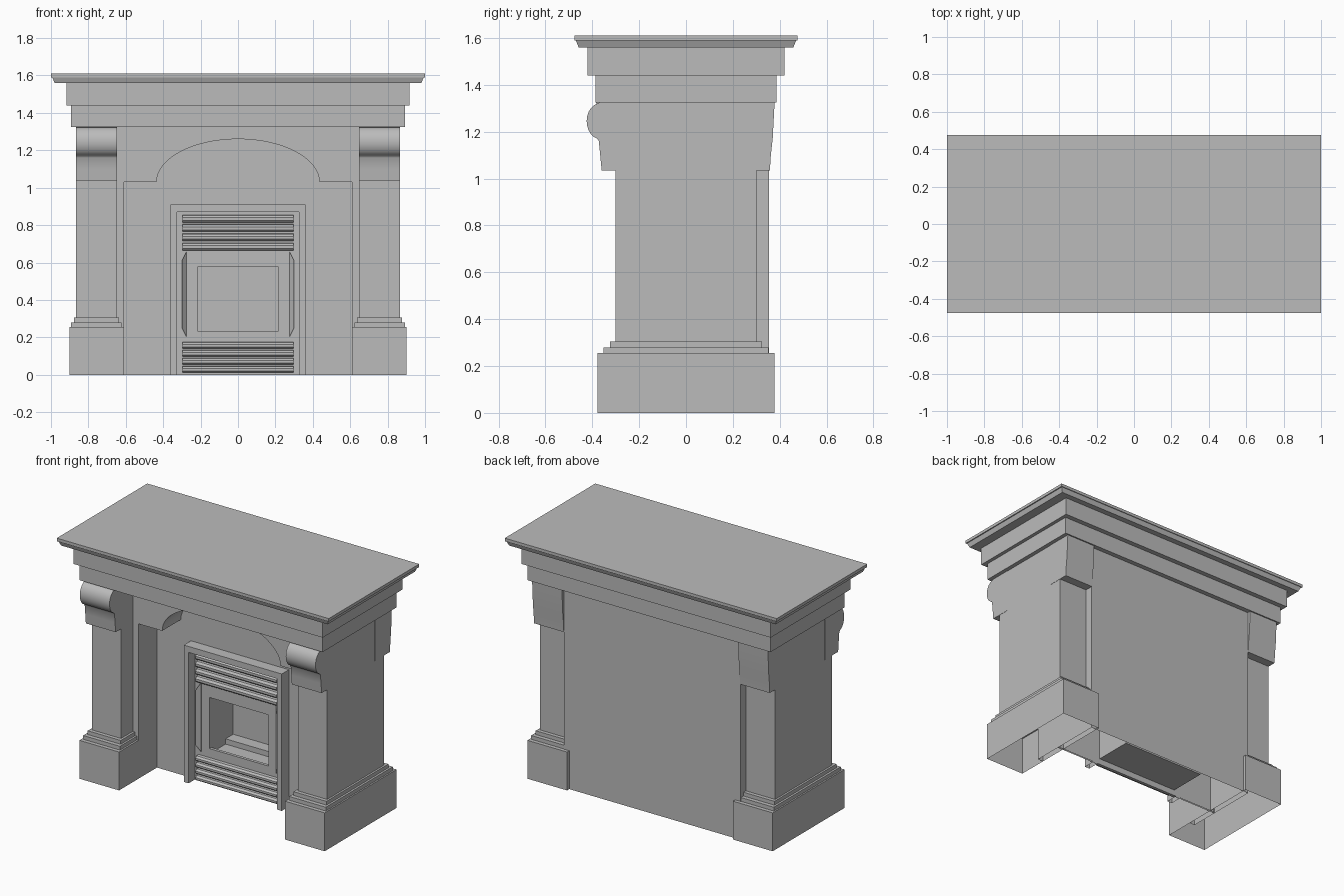
import bpy, bmesh, math

cube = bpy.data.objects.get("Cube")
if cube:
    bpy.data.objects.remove(cube, do_unlink=True)

stone = bpy.data.materials.new("grey_stone")
stone.use_nodes = True
grey = (0.5, 0.5, 0.5, 1)
stone.diffuse_color = grey
stone.node_tree.nodes["Principled BSDF"].inputs["Base Color"].default_value = grey


def prism(name, pts, axis, a, b, skip=(), smooth=False):
    """Extrude an outline along y (points are x, z) or x (points are y, z).
    skip lists (axis index, sign) of end faces left open."""
    bm = bmesh.new()

    def place(p, d):
        return (p[0], d, p[1]) if axis == "y" else (d, p[0], p[1])

    near = [bm.verts.new(place(p, a)) for p in pts]
    far = [bm.verts.new(place(p, b)) for p in pts]
    bm.faces.new(near)
    bm.faces.new(far[::-1])
    for i in range(len(pts)):
        j = (i + 1) % len(pts)
        bm.faces.new((near[i], near[j], far[j], far[i]))
    bmesh.ops.recalc_face_normals(bm, faces=bm.faces)
    for k, sign in skip:
        edge = max(sign * v.co[k] for v in bm.verts)
        gone = [f for f in bm.faces if f.normal[k] * sign > 0.9
                and sign * f.calc_center_median()[k] > edge - 0.001]
        bmesh.ops.delete(bm, geom=gone, context="FACES")
    mesh = bpy.data.meshes.new(name)
    bm.to_mesh(mesh)
    bm.free()
    mesh.materials.append(stone)
    ob = bpy.data.objects.new(name, mesh)
    bpy.context.collection.objects.link(ob)
    if smooth:
        bpy.ops.object.select_all(action="DESELECT")
        ob.select_set(True)
        bpy.context.view_layer.objects.active = ob
        bpy.ops.object.shade_smooth_by_angle(angle=math.radians(40))
    return ob


def box(name, x0, x1, y0, y1, z0, z1, skip=()):
    return prism(name, [(x0, z0), (x1, z0), (x1, z1), (x0, z1)], "y", y0, y1, skip)


def arch_frame(name, outer, outer_top, inner, inner_top, y0, y1):
    """Upside-down U standing on the floor."""
    half = [(outer, outer_top), (outer, 0), (inner, 0), (inner, inner_top)]
    pts = half + [(-x, z) for x, z in reversed(half)]
    return prism(name, pts, "y", y0, y1, [DOWN])


DOWN, FRONT = (2, -1), (1, -1)

# Mantel shelf with a tapered lower edge, and two stepped friezes
box("mantel_shelf", -1, 1, -0.475, 0.475, 1.59, 1.61)
edge = box("mantel_edge", -0.993, 0.993, -0.47, 0.47, 1.56, 1.59)
for v in edge.data.vertices:
    if v.co.z < 1.57:
        v.co.x *= 0.987
        v.co.y *= 0.975
box("upper_frieze", -0.917, 0.917, -0.42, 0.42, 1.44, 1.56)
box("lower_frieze", -0.893, 0.893, -0.387, 0.387, 1.325, 1.44)

# Columns with plinths, base steps and corbels
front_corbel = [(-0.22, 1.325), (-0.385, 1.325)]
for i in range(13):
    t = math.radians(75 + i * 15)
    front_corbel.append((-0.362 + 0.062 * math.cos(t), 1.245 + 0.078 * math.sin(t)))
front_corbel += [(-0.372, 1.16), (-0.366, 1.1), (-0.36, 1.035), (-0.22, 1.035)]
back_corbel = [(0.2, 1.325), (0.378, 1.325), (0.37, 1.17), (0.362, 1.1),
               (0.358, 1.035), (0.2, 1.035)]
for side, s in (("left", 1), ("right", -1)):
    def part(name, x0, x1, y, z0, z1, skip=()):
        box(side + name, min(s * x0, s * x1), max(s * x0, s * x1), -y, y, z0, z1, skip)

    part("_plinth", 0.61, 0.902, 0.378, 0, 0.255, [DOWN])
    part("_lower_step", 0.622, 0.892, 0.352, 0.255, 0.28)
    part("_upper_step", 0.635, 0.878, 0.325, 0.28, 0.305)
    part("_column", 0.65, 0.865, 0.30, 0.305, 1.325)
    prism(side + "_front_corbel", front_corbel, "x", s * 0.648, s * 0.867, smooth=True)
    prism(side + "_back_corbel", back_corbel, "x", s * 0.648, s * 0.867, smooth=True)

# Front panel with an arched opening
half = [(-0.65, 1.325), (-0.65, 0), (-0.61, 0), (-0.61, 1.03), (-0.435, 1.03)]
arch = [(-0.435 * math.cos(math.pi * i / 32), 1.03 + 0.23 * math.sin(math.pi * i / 32))
        for i in range(1, 32)]
prism("arched_panel", half + arch + [(-x, z) for x, z in reversed(half)],
      "y", -0.175, 0.02, [DOWN], smooth=True)

# Hollow rear body and recessed hearth wall
box("rear_body", -0.65, 0.65, 0.02, 0.355, 0, 1.325, [DOWN, FRONT])
arch_frame("hearth_wall", 0.64, 1.32, 0.325, 0.87, 0.02, 0.03)

# Fire insert: surround, face plate around the window, and firebox
arch_frame("insert_surround", 0.36, 0.91, 0.325, 0.87, -0.055, 0.025)
box("upper_plate", -0.325, 0.325, 0.01, 0.03, 0.575, 0.87)
box("lower_plate", -0.325, 0.325, 0.01, 0.03, 0, 0.235)
for side, s in (("left", 1), ("right", -1)):
    x0, x1 = sorted((s * 0.217, s * 0.325))
    box(side + "_plate", x0, x1, 0.01, 0.03, 0.235, 0.575)
    trim = [(s * 0.30, 0.25), (s * 0.275, 0.2), (s * 0.275, 0.66), (s * 0.30, 0.61)]
    wedge = prism(side + "_door_trim", trim, "y", -0.02, 0.01)
    for v in wedge.data.vertices:
        if abs(v.co.x) < 0.28 and v.co.y < 0:
            v.co.y = 0.005
box("firebox_shell", -0.31, 0.31, 0.02, 0.29, 0.04, 0.86, [FRONT])
box("firebox_lining", -0.217, 0.217, 0.03, 0.26, 0.2, 0.575, [FRONT])
box("firebox_ledge", -0.217, 0.217, 0.18, 0.26, 0.2, 0.235)

# Rounded louvre slats above and below the window
for group, base, pitch in (("upper", 0.665, 0.05), ("lower", 0.012, 0.043)):
    for n in range(4):
        z = base + n * pitch
        slat = [(0.01, z), (-0.012, z), (-0.022, z + pitch * 0.2),
                (-0.022, z + pitch * 0.5), (-0.01, z + pitch * 0.75), (0.01, z + pitch * 0.8)]
        prism(f"{group}_slat_{n + 1}", slat, "x", -0.298, 0.298)
